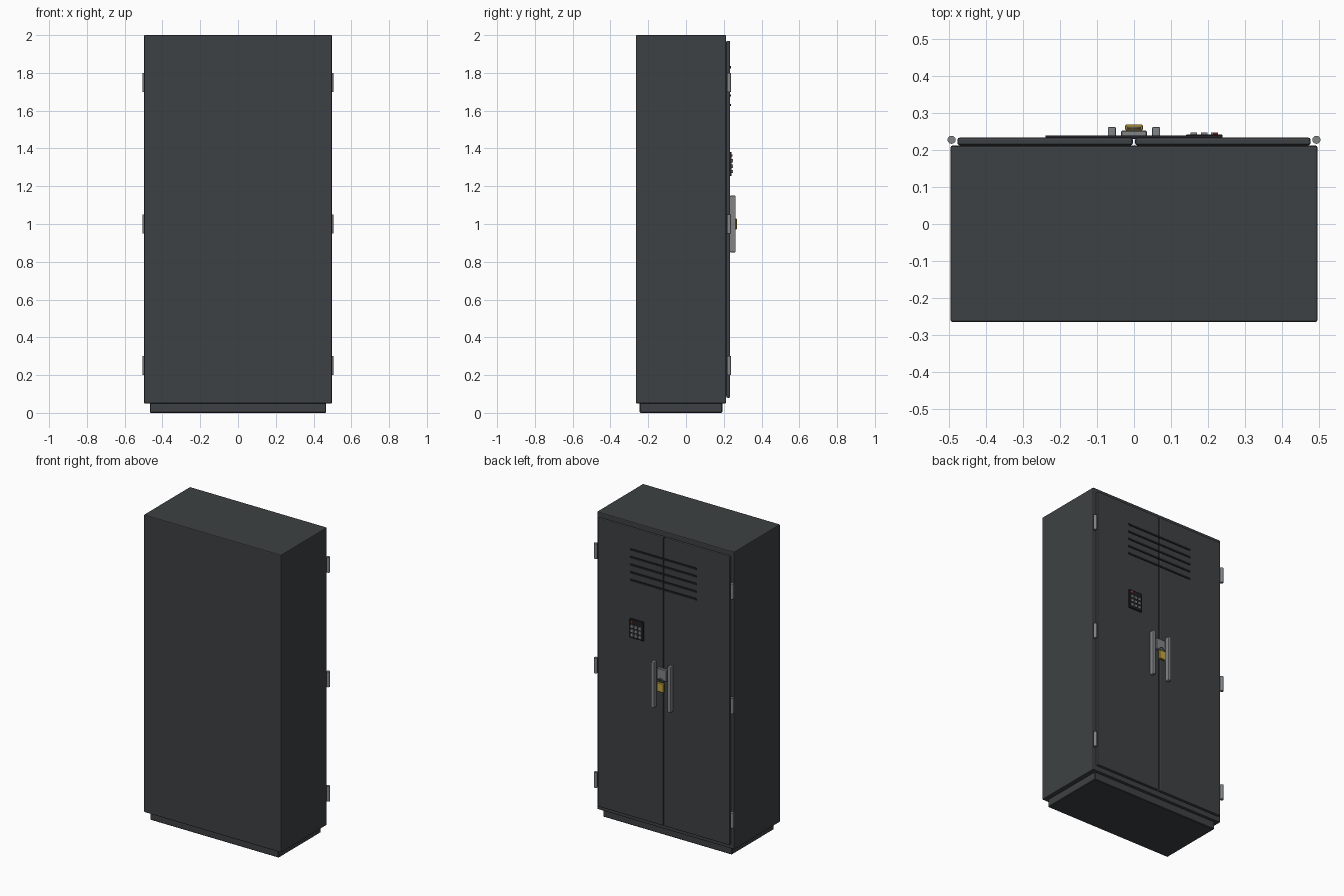
import bpy, math

if "Cube" in bpy.data.objects:
    bpy.data.objects.remove(bpy.data.objects["Cube"])


def material(name, rgb):
    m = bpy.data.materials.new(name)
    m.diffuse_color = (*rgb, 1)
    m.use_nodes = True
    m.node_tree.nodes["Principled BSDF"].inputs["Base Color"].default_value = m.diffuse_color
    return m


DARK = material("dark_paint", (0.048, 0.053, 0.056))
BLACK = material("black_plastic", (0.015, 0.015, 0.017))
STEEL = material("steel", (0.22, 0.23, 0.24))
BRASS = material("brass", (0.55, 0.38, 0.05))
RED = material("red_light", (0.6, 0.03, 0.02))


def box(name, x, y, z, mat, bevel=0.0, segments=1):
    """Box from (min, max) ranges on each axis."""
    bpy.ops.mesh.primitive_cube_add(size=1, location=[sum(r) / 2 for r in (x, y, z)])
    ob = bpy.context.object
    ob.name = name
    ob.scale = [r[1] - r[0] for r in (x, y, z)]
    bpy.ops.object.transform_apply(location=False, rotation=False, scale=True)
    ob.data.materials.append(mat)
    if bevel:
        mod = ob.modifiers.new("bevel", 'BEVEL')
        mod.width = bevel
        mod.segments = segments
    return ob


# Cabinet body and recessed plinth
box("cabinet_body", (-0.497, 0.497), (-0.265, 0.212), (0.05, 2.0), DARK, 0.005, 2)
box("plinth", (-0.467, 0.467), (-0.245, 0.192), (0, 0.055), DARK, 0.004)

# Doors, hinges and pull handles, one set per side
for side, s in (("left", -1), ("right", 1)):
    box(f"{side}_door", sorted((s * 0.003, s * 0.478)), (0.213, 0.234),
        (0.08, 1.97), DARK, 0.006, 2)
    for i, z in enumerate((0.25, 1.0, 1.75)):
        bpy.ops.mesh.primitive_cylinder_add(vertices=16, radius=0.011, depth=0.1,
                                            location=(s * 0.494, 0.228, z))
        hinge = bpy.context.object
        hinge.name = f"{side}_hinge_{i + 1}"
        hinge.data.materials.append(STEEL)
        bpy.ops.object.shade_smooth_by_angle()
    box(f"{side}_handle", sorted((s * 0.049, s * 0.071)), (0.233, 0.263),
        (0.85, 1.15), STEEL, 0.004, 2)

# Vent slats across both doors
for i in range(5):
    z = 1.63 + 0.05 * i
    box(f"vent_slat_{i + 1}", (-0.24, 0.24), (0.230, 0.239), (z - 0.006, z + 0.006), BLACK)

# Hasp plate, padlock and shackle
box("hasp_plate", (-0.035, 0.035), (0.233, 0.253), (1.04, 1.115), STEEL, 0.003)
box("padlock_body", (-0.024, 0.024), (0.253, 0.269), (0.97, 1.03), BRASS, 0.003)
curve = bpy.data.curves.new("shackle", 'CURVE')
curve.dimensions = '3D'
curve.bevel_depth = 0.003
curve.bevel_resolution = 2
arc = [(0.015 * math.cos(math.pi * k / 10), 1.04 + 0.015 * math.sin(math.pi * k / 10))
       for k in range(11)]
path = [(0.015, 1.025)] + arc + [(-0.015, 1.025)]
spline = curve.splines.new('POLY')
spline.points.add(len(path) - 1)
for p, (x, z) in zip(spline.points, path):
    p.co = (x, 0.260, z, 1)
curve.materials.append(STEEL)
bpy.context.collection.objects.link(bpy.data.objects.new("padlock_shackle", curve))

# Keypad with nine buttons and a status light
box("keypad_panel", (0.14, 0.24), (0.232, 0.242), (1.255, 1.38), BLACK, 0.002)
for r in range(3):
    for c in range(3):
        x, z = 0.19 + (c - 1) * 0.028, 1.278 + r * 0.028
        box(f"keypad_button_{r * 3 + c + 1}", (x - 0.009, x + 0.009), (0.240, 0.248),
            (z - 0.009, z + 0.009), STEEL)
box("status_light", (0.214, 0.228), (0.240, 0.246), (1.357, 1.369), RED)
